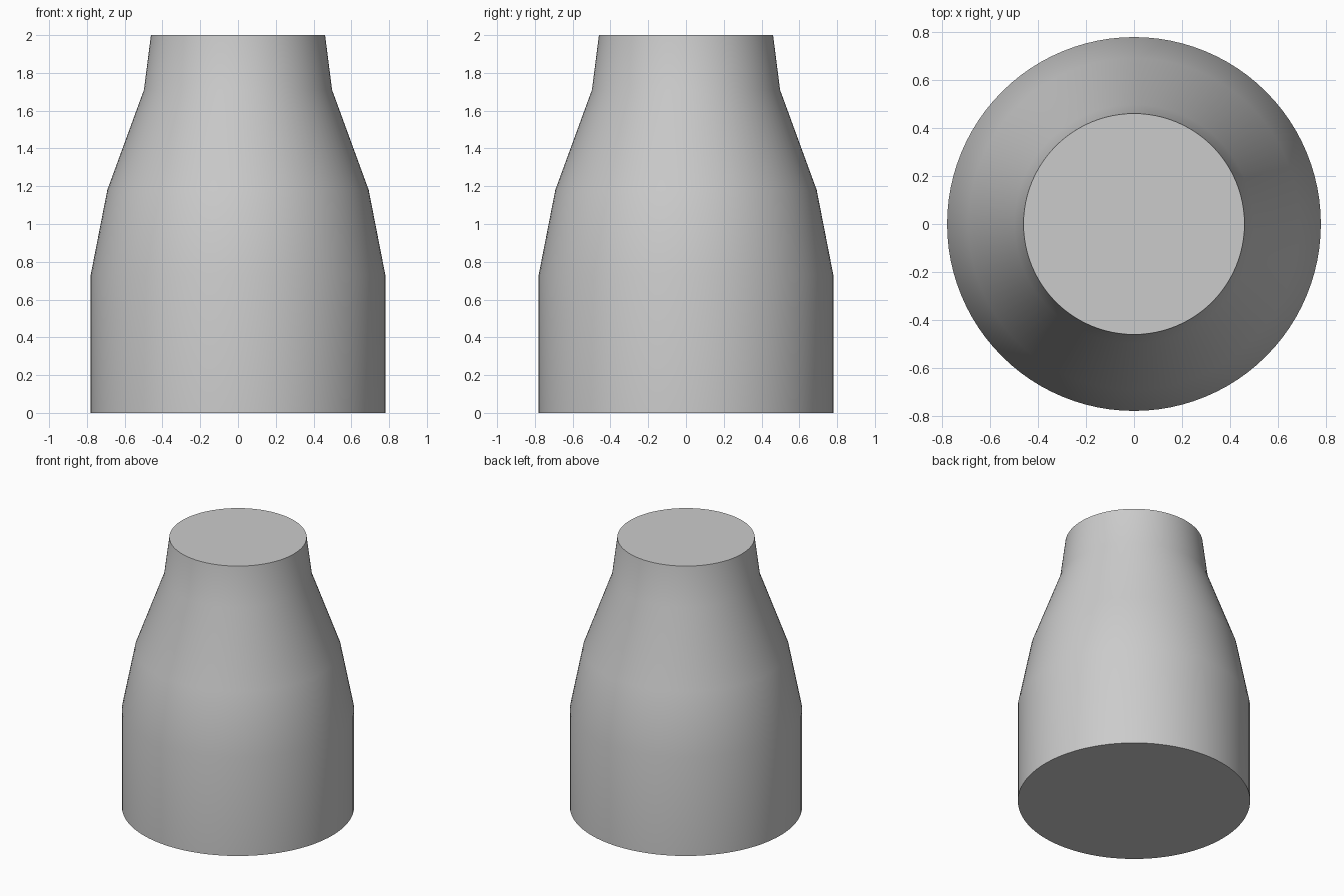
import bpy
import bmesh
import math
from mathutils import Matrix, Vector

cube = bpy.data.objects.get("Cube")
if cube:
    bpy.data.objects.remove(cube, do_unlink=True)

# Plain grey material
GREY = (0.6, 0.6, 0.6, 1.0)
grey = bpy.data.materials.new("light_grey")
grey.use_nodes = True
grey.diffuse_color = GREY
grey.node_tree.nodes["Principled BSDF"].inputs["Base Color"].default_value = GREY

# Radius and height of each ring, from the base to the neck
PROFILE = [(0.78, 0), (0.78, 0.73), (0.692, 1.18), (0.498, 1.71), (0.461, 2)]
SEGMENTS = 96

# Turned body: stacked rings joined by quads, closed by a flat cap at each end
bm = bmesh.new()
rings = []
for radius, height in PROFILE:
    ring = bmesh.ops.create_circle(
        bm, segments=SEGMENTS, radius=radius,
        matrix=Matrix.Translation(Vector((0, 0, height))))
    rings.append(ring["verts"])
for low, high in zip(rings, rings[1:]):
    for i in range(SEGMENTS):
        j = (i + 1) % SEGMENTS
        bm.faces.new((low[i], low[j], high[j], high[i]))
bm.faces.new(rings[0])
bm.faces.new(rings[-1])
bmesh.ops.recalc_face_normals(bm, faces=bm.faces)

mesh = bpy.data.meshes.new("tapered_body")
bm.to_mesh(mesh)
bm.free()
mesh.materials.append(grey)
body = bpy.data.objects.new("tapered_body", mesh)
bpy.context.collection.objects.link(body)

# Smooth sides with sharp rims
bpy.ops.object.select_all(action="DESELECT")
body.select_set(True)
bpy.context.view_layer.objects.active = body
bpy.ops.object.shade_smooth_by_angle(angle=math.radians(40))
